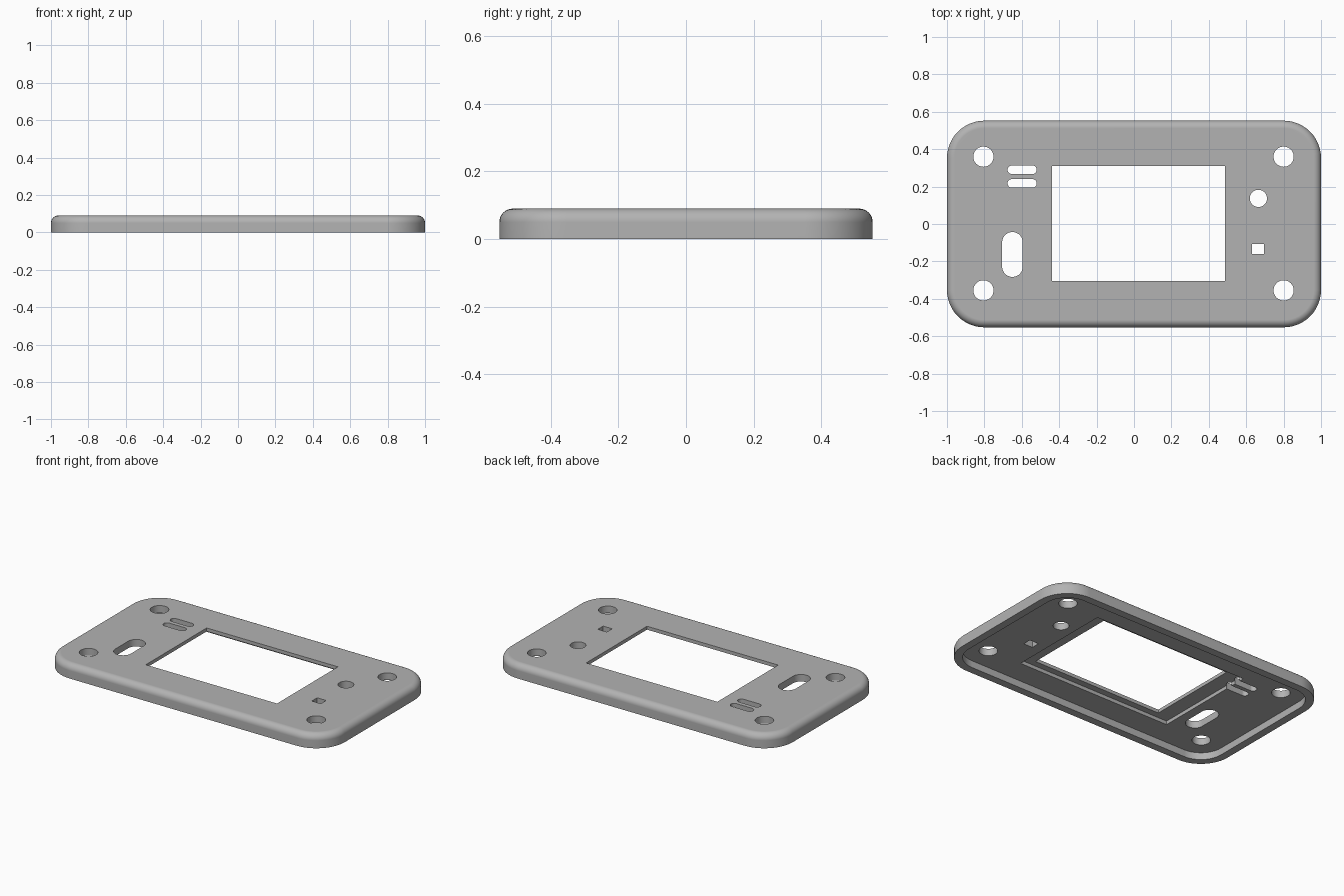
import bpy, bmesh
from math import sin, cos, pi

if "Cube" in bpy.data.objects:
    bpy.data.objects.remove(bpy.data.objects["Cube"], do_unlink=True)

W, D, H = 2.0, 1.105, 0.09      # overall size
CORNER, FILLET = 0.2, 0.04      # plan corner radius, top edge radius
LIP = 0.05                      # width of the underside rim
PANEL_Z, LEDGE_Z = 0.045, 0.068 # underside of the panel and of the window ledge

grey = bpy.data.materials.new("plain grey")
grey.use_nodes = True
colour = (0.45, 0.45, 0.45, 1)
grey.diffuse_color = colour
grey.node_tree.nodes["Principled BSDF"].inputs["Base Color"].default_value = colour


def outline(x, y, w, d, r=0.0, steps=12):
    """Rounded rectangle, counter-clockwise; r = 0 gives square corners."""
    n = steps if r > 0 else 0
    pts = []
    for i, (sx, sy) in enumerate([(1, 1), (-1, 1), (-1, -1), (1, -1)]):
        for k in range(n + 1):
            a = (i + k / max(n, 1)) * pi / 2
            pts.append((x + sx * (w / 2 - r) + r * cos(a),
                        y + sy * (d / 2 - r) + r * sin(a)))
    return pts


def loft(name, layers):
    """Closed solid through stacked (outline, height) layers."""
    bm = bmesh.new()
    rings = [[bm.verts.new((x, y, z)) for x, y in pts] for pts, z in layers]
    for low, high in zip(rings, rings[1:]):
        for i in range(len(low)):
            j = (i + 1) % len(low)
            bm.faces.new((low[i], low[j], high[j], high[i]))
    bm.faces.new(rings[0][::-1])
    bm.faces.new(rings[-1])
    bmesh.ops.remove_doubles(bm, verts=bm.verts, dist=1e-5)
    bmesh.ops.recalc_face_normals(bm, faces=bm.faces)
    mesh = bpy.data.meshes.new(name)
    bm.to_mesh(mesh)
    bm.free()
    mesh.materials.append(grey)
    obj = bpy.data.objects.new(name, mesh)
    bpy.context.collection.objects.link(obj)
    return obj


def cut(target, x, y, w, d, r=0.0, bottom=-0.1, top=0.2):
    """Cut a straight-walled opening and discard the cutter."""
    shape = outline(x, y, w, d, r)
    cutter = loft("cutter", [(shape, bottom), (shape, top)])
    cutter.hide_render = True
    mod = target.modifiers.new("opening", 'BOOLEAN')
    mod.operation, mod.solver, mod.object = 'DIFFERENCE', 'EXACT', cutter
    bpy.ops.object.modifier_apply(modifier=mod.name)
    bpy.data.objects.remove(cutter, do_unlink=True)


# Cover plate with rounded corners and a rounded top edge
layers = [(outline(0, 0, W, D, CORNER), 0)]
for k in range(9):
    a = k / 8 * pi / 2
    inset = FILLET * (1 - cos(a))
    layers.append((outline(0, 0, W - 2 * inset, D - 2 * inset, CORNER - inset),
                   H - FILLET + FILLET * sin(a)))
cover = loft("cover_plate", layers)
bpy.context.view_layer.objects.active = cover
cover.select_set(True)

# Hollow underside, leaving a rim
cut(cover, 0, 0, W - 2 * LIP, D - 2 * LIP, CORNER - LIP, top=PANEL_Z)
# Display pocket behind the window
cut(cover, 0.015, 0, 1.1, 0.69, top=LEDGE_Z)
# Display window
cut(cover, 0.025, 0.003, 0.925, 0.613)

# Corner screw holes
for x in (-0.805, 0.8):
    for y in (-0.355, 0.36):
        cut(cover, x, y, 0.108, 0.108, 0.054)
# Button hole and small square sensor hole
cut(cover, 0.665, 0.137, 0.092, 0.092, 0.046)
cut(cover, 0.664, -0.133, 0.064, 0.054)
# Tall slot and the pair of short slots
cut(cover, -0.65, -0.163, 0.11, 0.24, 0.055)
for y in (0.29, 0.217):
    cut(cover, -0.598, y, 0.156, 0.046, 0.023)

# Smooth the curved edges, keep flats flat
bpy.ops.object.shade_smooth_by_angle(angle=pi / 6)
weighted = cover.modifiers.new("flat_faces", 'WEIGHTED_NORMAL')
weighted.keep_sharp = True
